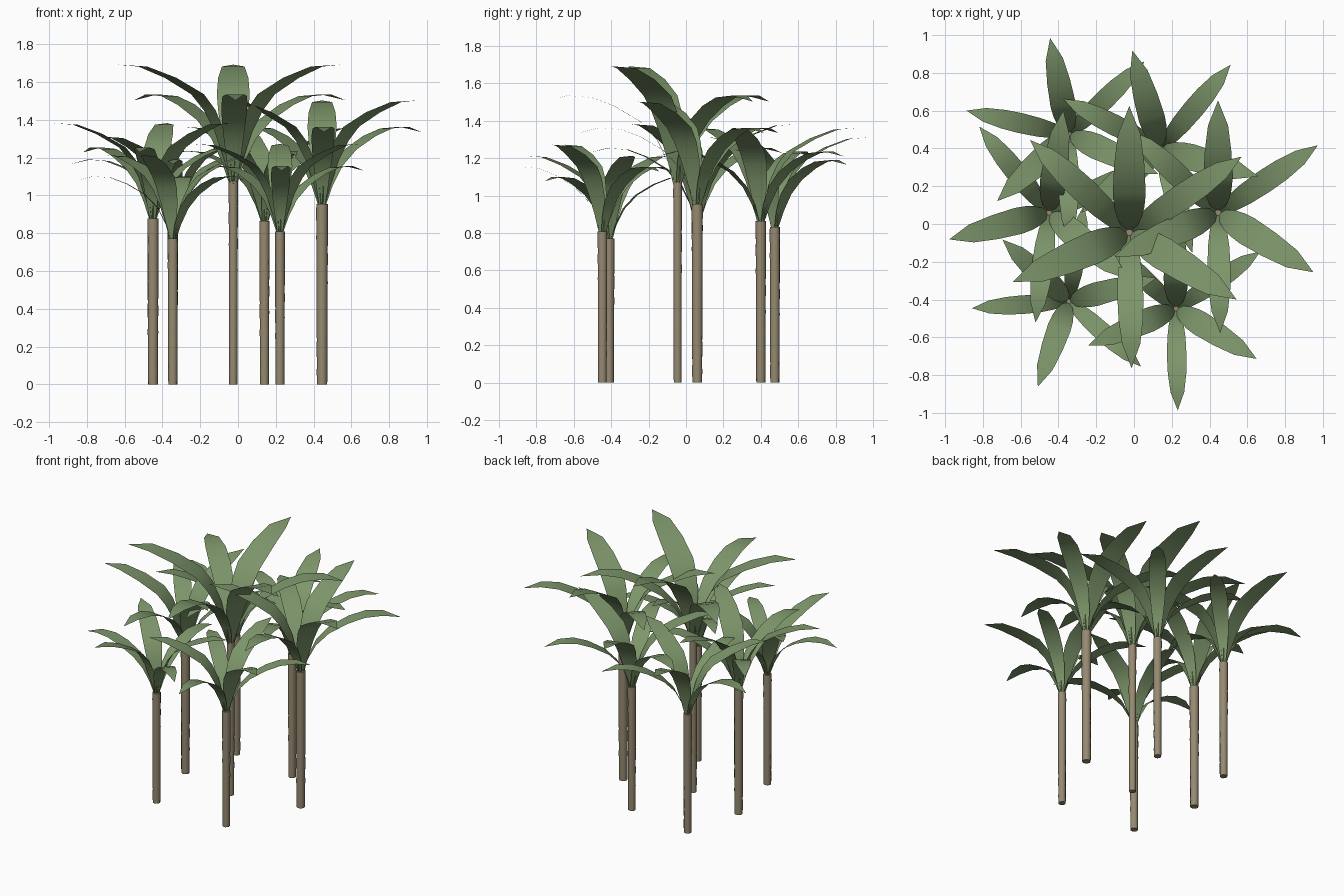
import bpy, bmesh, math
from mathutils import Matrix

if "Cube" in bpy.data.objects:
    bpy.data.objects.remove(bpy.data.objects["Cube"])


def material(name, rgb):
    m = bpy.data.materials.new(name)
    m.diffuse_color = (*rgb, 1)
    m.use_nodes = True
    m.node_tree.nodes["Principled BSDF"].inputs["Base Color"].default_value = m.diffuse_color
    return m


LEAF = material("leaf green", (0.205, 0.305, 0.145))
BARK = material("bark tan", (0.305, 0.254, 0.165))

# Frond outlines: (distance from trunk, height, half width)
HIGH = [(.012, 1.06, .020), (.035, 1.19, .042), (.08, 1.34, .066), (.135, 1.45, .080),
        (.205, 1.535, .087), (.36, 1.622, .080), (.52, 1.682, .060), (.67, 1.692, 0)]
LOW = [(.012, 1.06, .018), (.05, 1.18, .036), (.11, 1.30, .052), (.205, 1.40, .064),
       (.34, 1.48, .069), (.46, 1.525, .065), (.59, 1.535, .048), (.718, 1.503, 0)]
HIGH_ANGLES = (90, 203, 328)
LOW_ANGLES = (34, 137, 271)

# Trees: x, y, scale, turn in degrees, trunk radius
TREES = [
    (-.025, -.045, 1.0, 0, .022),
    (.445, .06, .888, 0, .028),
    (.222, -.447, .752, 0, .024),
    (-.345, -.41, .717, 47, .025),
    (-.45, .06, .817, -8, .027),
    (-.345, .475, .775, 133, .025),
    (.14, .40, .805, 16, .025),
]


def finish(bm, name, mat, matrix):
    bmesh.ops.recalc_face_normals(bm, faces=bm.faces) if mat is BARK else None
    me = bpy.data.meshes.new(name)
    bm.to_mesh(me)
    bm.free()
    me.materials.append(mat)
    ob = bpy.data.objects.new(name, me)
    bpy.context.collection.objects.link(ob)
    ob.matrix_world = matrix
    bpy.ops.object.select_all(action='DESELECT')
    ob.select_set(True)
    bpy.context.view_layer.objects.active = ob
    bpy.ops.object.shade_smooth_by_angle(angle=math.radians(50))


def add_frond(bm, outline, angle):
    """Arching strip, flat across, that ends in a point."""
    c, s = math.cos(math.radians(angle)), math.sin(math.radians(angle))
    prev = None
    for r, z, w in outline:
        sides = (-w, w) if w else (0,)
        row = [bm.verts.new((r * c - t * s, r * s + t * c, z)) for t in sides]
        if prev:
            bm.faces.new([prev[0], *row, prev[1]])
        prev = row


def add_trunk(bm, radius, height, sides=10, bands=8):
    """Closed tube, slightly wider at the top, with faint bands."""
    rings = []
    for i in range(bands * 2 + 1):
        t = i / (bands * 2)
        r = radius * (0.97 + 0.12 * t + (0.04 if i % 2 else 0))
        rings.append([bm.verts.new((r * math.cos(a), r * math.sin(a), height * t))
                      for a in (2 * math.pi * k / sides for k in range(sides))])
    for lo, hi in zip(rings, rings[1:]):
        for k in range(sides):
            n = (k + 1) % sides
            bm.faces.new((lo[k], lo[n], hi[n], hi[k]))
    bm.faces.new(rings[0][::-1])
    bm.faces.new(rings[-1])


for i, (x, y, scale, turn, radius) in enumerate(TREES, 1):
    place = (Matrix.Translation((x, y, 0)) @ Matrix.Rotation(math.radians(turn), 4, 'Z')
             @ Matrix.Scale(scale, 4))
    # trunk
    bm = bmesh.new()
    add_trunk(bm, radius / scale, 1.075)
    finish(bm, f"trunk_{i}", BARK, place)
    # crown of three high and three low fronds
    bm = bmesh.new()
    for a in HIGH_ANGLES:
        add_frond(bm, HIGH, a)
    for a in LOW_ANGLES:
        add_frond(bm, LOW, a)
    for f in bm.faces:
        if f.normal.z < 0:
            f.normal_flip()
    bm.normal_update()
    for f in bm.faces:
        if f.normal.z < 0:
            f.normal_flip()
    finish(bm, f"fronds_{i}", LEAF, place)
